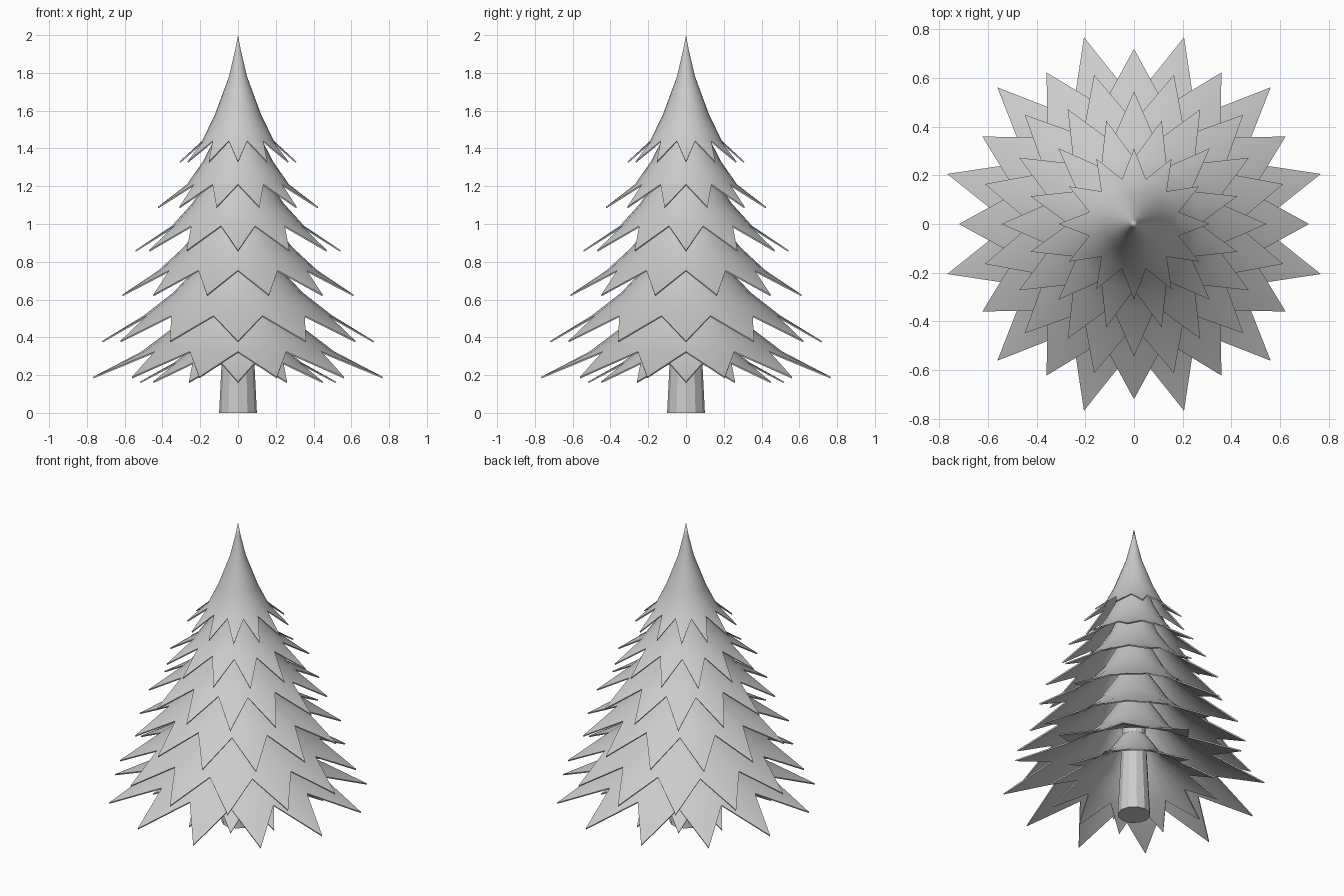
import bpy, bmesh, math

if "Cube" in bpy.data.objects:
    bpy.data.objects.remove(bpy.data.objects["Cube"])

TEETH = 12
N = TEETH * 2


def branch_tier(name, profile, tip, phase):
    """Curved skirt from profile rings, ending in pointed teeth, thin shell."""
    bm = bmesh.new()

    def vert(r, z, i):
        a = -math.pi / 2 + phase + i * 2 * math.pi / N
        return bm.verts.new((r * math.cos(a), r * math.sin(a), z))

    rings = []
    for r, z in profile:
        if r == 0:
            rings.append([bm.verts.new((0, 0, z))] * N)
        else:
            rings.append([vert(r, z, i) for i in range(N)])
    for up, low in zip(rings, rings[1:]):
        for i in range(N):
            j = (i + 1) % N
            if up[i] is up[j]:
                bm.faces.new((up[i], low[i], low[j]))
            else:
                bm.faces.new((up[i], low[i], low[j], up[j]))
    # Pointed teeth centred on every even ring vertex
    last = rings[-1]
    for i in range(0, N, 2):
        t = vert(tip[0], tip[1], i)
        bm.faces.new((last[i - 1], t, last[i]))
        bm.faces.new((last[i], t, last[i + 1]))
    bmesh.ops.recalc_face_normals(bm, faces=bm.faces)
    if sum(f.normal.z for f in bm.faces) < 0:
        bmesh.ops.reverse_faces(bm, faces=bm.faces)
    me = bpy.data.meshes.new(name)
    bm.to_mesh(me)
    bm.free()
    ob = bpy.data.objects.new(name, me)
    bpy.context.collection.objects.link(ob)
    mod = ob.modifiers.new("thickness", "SOLIDIFY")
    mod.thickness = 0.008
    mod.offset = -1
    bpy.context.view_layer.objects.active = ob
    bpy.ops.object.select_all(action='DESELECT')
    ob.select_set(True)
    bpy.ops.object.modifier_apply(modifier=mod.name)
    bpy.ops.object.shade_smooth_by_angle(angle=math.radians(40))
    return ob


# Crown
branch_tier("crown", [(0, 2.0), (0.015, 1.92), (0.048, 1.78), (0.122, 1.58), (0.19, 1.44)],
            (0.31, 1.33), 0)

# Lower tiers: valley radius, valley z, tip radius, tip z
tiers = [
    (0.27, 1.21, 0.44, 1.09),
    (0.35, 0.99, 0.545, 0.86),
    (0.42, 0.755, 0.635, 0.625),
    (0.50, 0.515, 0.72, 0.38),
    (0.51, 0.325, 0.795, 0.19),
]
for k, (rv, zv, rt, zt) in enumerate(tiers):
    prof = [(rv * 0.16, zv + 0.48), (rv * 0.46, zv + 0.24), (rv * 0.69, zv + 0.12), (rv, zv)]
    branch_tier(f"branch_tier_{k + 2}", prof, (rt, zt), math.pi / TEETH * ((k + 1) % 2))

# Small lowest tier tucked under the skirt
branch_tier("lowest_tier", [(0.08, 0.54), (0.18, 0.39), (0.34, 0.265)], (0.52, 0.165), 0)

# Tapered trunk
bpy.ops.mesh.primitive_cone_add(vertices=12, radius1=0.1, radius2=0.06, depth=0.8,
                                location=(0, 0, 0.4))
bpy.context.object.name = "trunk"
